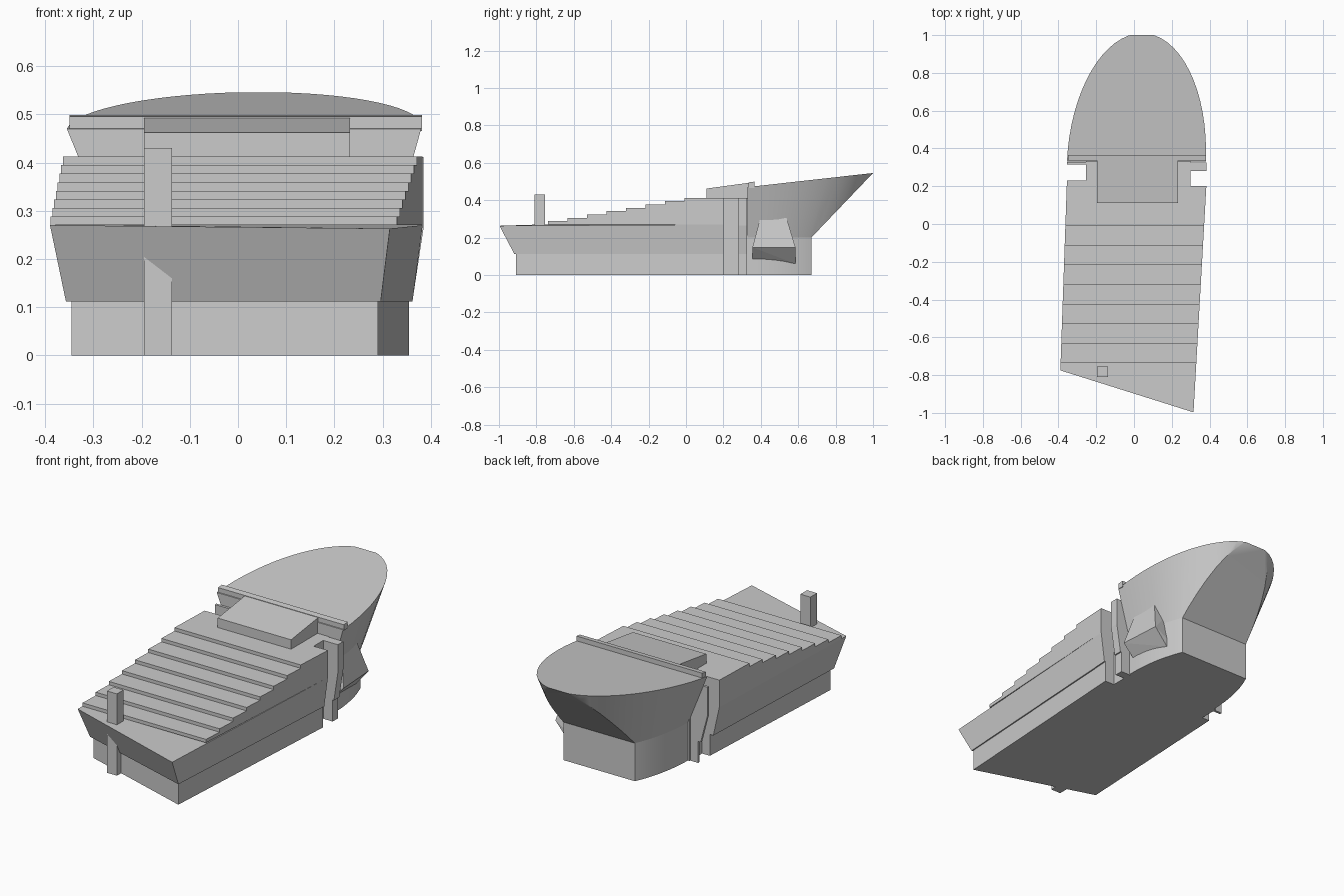
import bpy, bmesh, math
from mathutils import Vector

if "Cube" in bpy.data.objects:
    bpy.data.objects.remove(bpy.data.objects["Cube"])


def finish(name, bm, smooth=False):
    bmesh.ops.recalc_face_normals(bm, faces=bm.faces)
    me = bpy.data.meshes.new(name)
    bm.to_mesh(me)
    bm.free()
    ob = bpy.data.objects.new(name, me)
    bpy.context.collection.objects.link(ob)
    if smooth:
        bpy.ops.object.select_all(action='DESELECT')
        ob.select_set(True)
        bpy.context.view_layer.objects.active = ob
        bpy.ops.object.shade_smooth_by_angle(angle=math.radians(30))
    return ob


def add_stack(bm, rings):
    """Skin equal-length rings into a closed solid."""
    vs = [[bm.verts.new(p) for p in r] for r in rings]
    n = len(vs[0])
    bm.faces.new(vs[0][::-1])
    bm.faces.new(vs[-1])
    for a, b in zip(vs, vs[1:]):
        for i in range(n):
            j = (i + 1) % n
            bm.faces.new((a[i], a[j], b[j], b[i]))


def stack(name, rings):
    bm = bmesh.new()
    add_stack(bm, rings)
    return finish(name, bm)


def level(pts, z):
    return [(x, y, z) for x, y in pts]


def box(name, x0, x1, y0, y1, z0, z1):
    q = [(x0, y0), (x1, y0), (x1, y1), (x0, y1)]
    return stack(name, [level(q, z0), level(q, z1)])


# recessed base of the main hall
base = [(-.345, -.71), (.29, -.91), (.355, .2), (-.255, .2), (-.255, .23), (-.30, .23)]
stack("hall_base", [level(base, 0), level(base, .115)])

# flared walls
low = [(-.357, -.72), (.296, -.918), (.362, .2), (-.255, .2), (-.255, .23), (-.32, .23)]
top = [(-.39, -.775), (.315, -.997), (.383, .2), (-.255, .2), (-.255, .23), (-.355, .23)]
rim = level(top, .27)
rim[1] = (.315, -.997, .263)
stack("hall_walls", [level(low, .112), rim])

# stepped roof terraces
bm = bmesh.new()
for i in range(8):
    y = -.737 + .104 * i
    xr = .315 + .068 * (y + .997) / 1.197
    xl = -.39 + .035 * (y + .775) / 1.005
    ring = [(xl, y), (xr, y)] + top[2:]
    add_stack(bm, [level(ring, .27 + .0178 * i), level(ring, .27 + .0178 * (i + 1))])
finish("roof_terraces", bm)

# core between the side slots, and the fins behind them
box("hall_core", -.255, .30, .19, .335, 0, .412)


def fin(name, y0, y1, x_in, xs):
    zs = (0, .113, .113, .265, .412)
    stack(name, [level([(x_in, y0), (x, y0), (x, y1), (x_in, y1)], z)
                 for x, z in zip(xs, zs)])


fin("right_fin", .28, .325, .28, (.355, .355, .362, .385, .385))
fin("left_fin", .315, .328, -.24, (-.30, -.30, -.315, -.355, -.355))

# rear shell: half ellipse outlines, trimmed flat at the back
N = 32


def outline(cx, rx, ry, shift, z0, slope=0):
    pts = []
    for k in range(N + 1):
        a = math.pi * k / N
        y = ry * math.sin(a)
        pts.append((cx + rx * math.cos(a) + shift * math.sin(a), .33 + y, z0 + slope * y))
    return pts


def trimmed(name, rings, co, no):
    bm = bmesh.new()
    add_stack(bm, rings)
    res = bmesh.ops.bisect_plane(bm, geom=bm.verts[:] + bm.edges[:] + bm.faces[:],
                                 plane_co=co, plane_no=no, clear_outer=True)
    cut = [e for e in res['geom_cut'] if isinstance(e, bmesh.types.BMEdge)]
    bmesh.ops.contextual_create(bm, geom=cut)
    return finish(name, bm, True)


foot = (.03, .275, .52, .01)
trimmed("rear_base", [outline(*foot, 0), outline(*foot, .2)],
        Vector((0, .67, 0)), Vector((0, 1, 0)))
trimmed("rear_shell", [outline(*foot, .2), outline(.0125, .3675, .68, .03, .47, .112)],
        Vector((0, .67, .2)), Vector((0, .345, -.33)))

# entrance canopy and cross bar at the front of the shell
stack("canopy", [[(x, .11, .41), (x, .11, .462), (x, .345, .494), (x, .345, .41)]
                 for x in (-.195, .232)])
stack("cross_bar", [[(x, .335, .465), (x, .335, .495), (x, .365, .499), (x, .365, .465)]
                    for x in (-.35, .382)])

# projecting bay on the right side
bm = bmesh.new()
for p in [(.325, .40, .315), (.315, .535, .315), (.365, .355, .148), (.35, .585, .148),
          (.30, .355, .08), (.275, .585, .06), (.2, .40, .315), (.2, .535, .315),
          (.2, .355, .08), (.2, .585, .06)]:
    bm.verts.new(p)
bmesh.ops.convex_hull(bm, input=bm.verts[:])
bmesh.ops.dissolve_limit(bm, angle_limit=.02, verts=bm.verts[:], edges=bm.edges[:])
finish("side_bay", bm)

# chimney running through the flared front
box("chimney", -.195, -.137, -.81, -.755, 0, .43)
